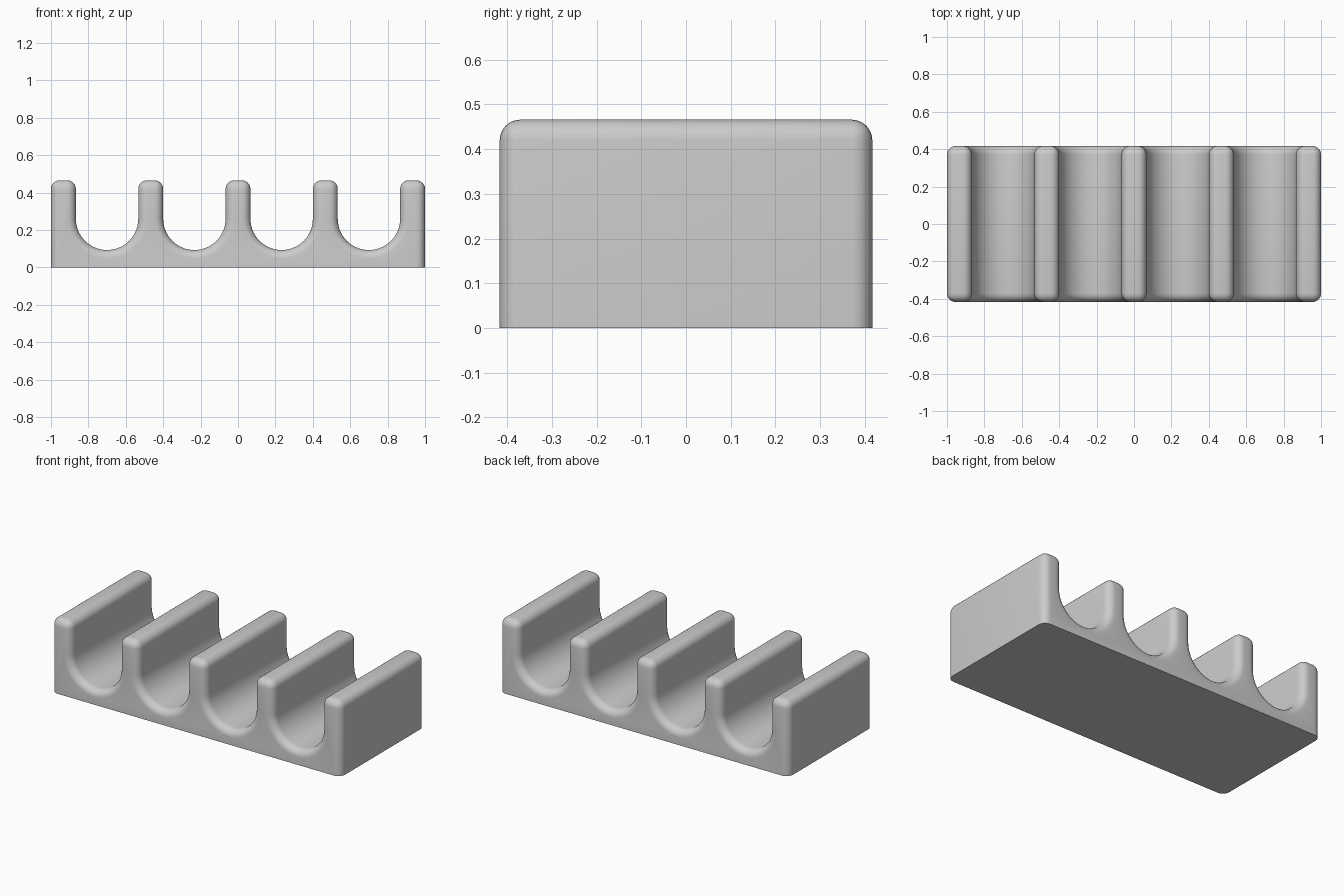
import bpy, bmesh, math

if "Cube" in bpy.data.objects:
    bpy.data.objects.remove(bpy.data.objects["Cube"])

HALF_DEPTH, HEIGHT, FILLET = 0.417, 0.466, 0.046
SLOT_R, SLOT_Z = 0.1667, 0.26
SLOTS = (-0.7, -0.2333, 0.2333, 0.7)
ARC_STEPS = 28

# Comb-shaped outline: flat base, five walls, four round-bottomed slots
outline = [(1, 0), (1, HEIGHT)]
for cx in reversed(SLOTS):
    outline.append((cx + SLOT_R, HEIGHT))
    for i in range(ARC_STEPS + 1):
        a = math.pi * i / ARC_STEPS
        outline.append((cx + SLOT_R * math.cos(a), SLOT_Z - SLOT_R * math.sin(a)))
    outline.append((cx - SLOT_R, HEIGHT))
outline += [(-1, HEIGHT), (-1, 0)]

# Extrude the outline through the depth
bm = bmesh.new()
face = bm.faces.new([bm.verts.new((x, -HALF_DEPTH, z)) for x, z in outline])
ext = bmesh.ops.extrude_face_region(bm, geom=[face])
moved = [g for g in ext["geom"] if isinstance(g, bmesh.types.BMVert)]
bmesh.ops.translate(bm, verts=moved, vec=(0, 2 * HALF_DEPTH, 0))
# The extrusion leaves the first cap in place; rebuild it only if it is absent
if not any(all(v.co.y < 0 for v in f.verts) for f in bm.faces):
    bm.faces.new([v for v in face.verts])
bmesh.ops.recalc_face_normals(bm, faces=bm.faces)

# Round every sharp edge except those around the flat base
edges = [e for e in bm.edges
         if e.calc_face_angle(0) > math.radians(60)
         and max(v.co.z for v in e.verts) > 0.001]
bmesh.ops.bevel(bm, geom=edges, offset=FILLET, offset_type='OFFSET', segments=6,
                profile=0.5, affect='EDGES', clamp_overlap=False)
bmesh.ops.recalc_face_normals(bm, faces=bm.faces)

mesh = bpy.data.meshes.new("slotted_rest")
bm.to_mesh(mesh)
bm.free()
rest = bpy.data.objects.new("slotted_rest", mesh)
bpy.context.collection.objects.link(rest)

# Plain grey finish
grey = bpy.data.materials.new("grey")
grey.diffuse_color = (0.6, 0.6, 0.6, 1)
grey.use_nodes = True
grey.node_tree.nodes["Principled BSDF"].inputs["Base Color"].default_value = grey.diffuse_color
mesh.materials.append(grey)

# Smooth shading with a crisp base edge
bpy.context.view_layer.objects.active = rest
rest.select_set(True)
bpy.ops.object.shade_smooth_by_angle(angle=math.radians(30))
